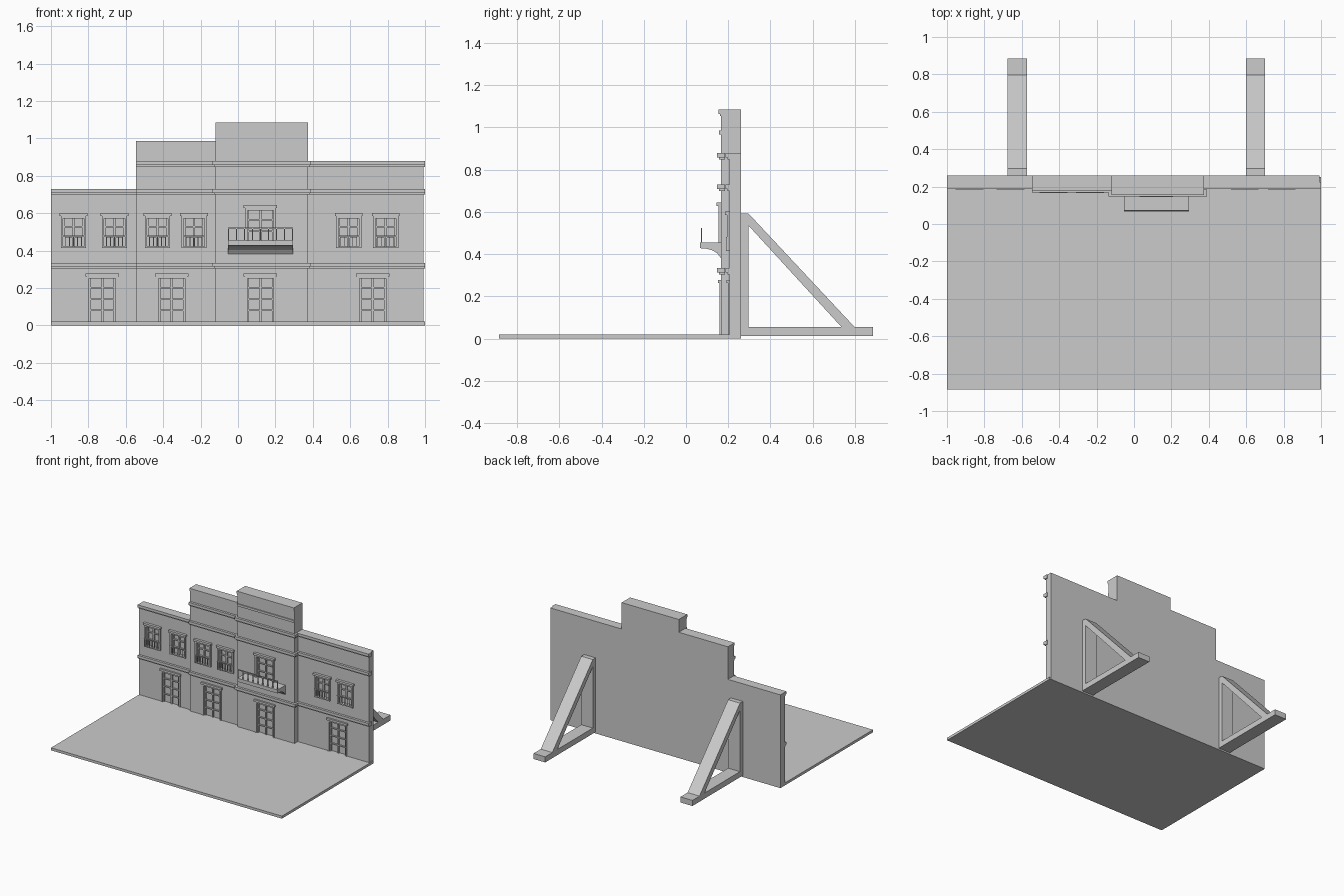
import bpy, bmesh

if "Cube" in bpy.data.objects:
    bpy.data.objects.remove(bpy.data.objects["Cube"])

BACK = 0.26


def prism(bm, pts, x0, x1):
    """Extrude a (y, z) profile along x."""
    a = [bm.verts.new((x0, y, z)) for y, z in pts]
    b = [bm.verts.new((x1, y, z)) for y, z in pts]
    n = len(pts)
    bm.faces.new(a)
    bm.faces.new(b[::-1])
    for i in range(n):
        bm.faces.new((a[i], b[i], b[(i + 1) % n], a[(i + 1) % n]))


def finish(name, bm):
    bmesh.ops.recalc_face_normals(bm, faces=bm.faces[:])
    me = bpy.data.meshes.new(name)
    bm.to_mesh(me)
    bm.free()
    ob = bpy.data.objects.new(name, me)
    bpy.context.collection.objects.link(ob)
    return ob


def boxes(name, items):
    """One object from boxes given as x0, x1, y0, y1, z0, z1."""
    bm = bmesh.new()
    for x0, x1, y0, y1, z0, z1 in items:
        prism(bm, [(y0, z0), (y1, z0), (y1, z1), (y0, z1)], x0, x1)
    return finish(name, bm)


def opening(name, cx, y, w, z0, z1, rows, rail=False, d=0.012):
    """Framed door or window with glazing bars and optional guard rail."""
    h, t = w / 2, 0.012
    g = y + 0.004                                   # glazing bar front
    ob = [(cx - h, cx - h + t, y - d, y + 0.015, z0, z1),
          (cx + h - t, cx + h, y - d, y + 0.015, z0, z1),
          (cx - h, cx + h, y - d, y + 0.015, z1 - t, z1),
          (cx - h - 0.007, cx + h + 0.007, y - d - 0.008, y + 0.001, z1, z1 + 0.016),
          (cx - 0.006, cx + 0.006, g, y + 0.016, z0, z1)]
    for s in (-1, 1):                               # sash stiles
        e = cx + s * (h - t - 0.005)
        ob.append((e - 0.005, e + 0.005, g, y + 0.016, z0, z1))
    for i in range(1, rows):
        z = z0 + (z1 - z0) * i / rows
        ob.append((cx - h + t, cx + h - t, g, y + 0.016, z - 0.004, z + 0.004))
    if rail:
        ob.append((cx - h, cx + h, y - d, y + 0.015, z0, z0 + 0.008))
        ob.append((cx - h, cx + h, y - d - 0.004, y - d + 0.003, z0 + 0.06, z0 + 0.066))
        for i in range(7):
            x = cx - h + 0.003 + (w - 0.006) * i / 6
            ob.append((x - 0.002, x + 0.002, y - d - 0.003, y - d + 0.001, z0, z0 + 0.062))
    boxes(name, ob)


# paved ground
boxes("ground", [(-1, 1, -0.885, 0.25, 0, 0.02)])

# facade bays: name, x0, x1, front y, top z, band tops, door centres, window centres
bays = [
    ("left_bay", -1.0, -0.545, 0.205, 0.73, (0.335, 0.73), (-0.725,), (-0.88, -0.66)),
    ("inner_bay", -0.545, -0.12, 0.187, 0.985, (0.335, 0.73, 0.878, 0.985), (-0.355,), (-0.43, -0.235)),
    ("centre_bay", -0.12, 0.375, 0.165, 1.085, (0.335, 0.73, 0.878, 1.085), (0.12,), ()),
    ("right_bay", 0.375, 0.993, 0.205, 0.878, (0.335, 0.73, 0.878), (0.72,), (0.592, 0.79)),
]
for name, x0, x1, y, top, bands, doors, wins in bays:
    wall = boxes(name + "_wall", [(x0, x1, y, BACK, 0, top)])

    # shallow recesses behind doors and windows
    holes = [(c - 0.075, c + 0.075, y - 0.05, y + 0.015, 0.02, 0.262) for c in doors]
    holes += [(c - 0.06, c + 0.06, y - 0.05, y + 0.015, 0.42, 0.583) for c in wins]
    if name == "centre_bay":
        holes.append((0.045, 0.195, y - 0.05, y + 0.015, 0.44, 0.628))
    cutter = boxes(name + "_cutter", holes)
    cutter.hide_render = True
    cutter.hide_set(True)
    mod = wall.modifiers.new("openings", 'BOOLEAN')
    mod.operation = 'DIFFERENCE'
    mod.solver = 'EXACT'
    mod.object = cutter

    # stepped cornice bands
    items = []
    for z in bands:
        p = 0.01 if z > 0.95 else 0.018
        o = 0.015 if name == "centre_bay" and z < 0.9 else 0
        a = x0 - o
        b = x1 + o if name != "right_bay" else 1.0
        items.append((a, b, y - p, y + 0.02, z - 0.021, z))
        items.append((a + o / 2, b - o / 2, y - p * 0.5, y + 0.02, z - 0.031, z - 0.021))
    if name == "centre_bay":
        items.append((x0, x1, y - 0.008, y + 0.02, 0.967, 0.985))
    boxes(name + "_cornices", items)

    for i, c in enumerate(doors):
        opening(f"{name}_door_{i + 1}", c, y, 0.165, 0.02, 0.262, 4, d=0.006)
    for i, c in enumerate(wins):
        opening(f"{name}_window_{i + 1}", c, y, 0.135, 0.415, 0.585, 3, rail=True)
opening("balcony_window", 0.12, 0.165, 0.165, 0.44, 0.628, 3)

# balcony slab with concave corbel below
bm = bmesh.new()
prism(bm, [(0.17, 0.455), (0.067, 0.455), (0.067, 0.428), (0.095, 0.426),
           (0.125, 0.418), (0.148, 0.404), (0.163, 0.383), (0.17, 0.383)], -0.053, 0.295)
finish("balcony", bm)

# balcony railing
rails = [(-0.053, 0.295, 0.07, 0.076, 0.516, 0.523)]
for i in range(9):
    x = -0.05 + 0.342 * i / 8
    rails.append((x - 0.003, x + 0.003, 0.07, 0.076, 0.45, 0.52))
boxes("balcony_railing", rails)

# triangular braces behind the wall
for side, x0, x1 in (("left", -0.675, -0.572), ("right", 0.6, 0.7)):
    bm = bmesh.new()
    prism(bm, [(0.255, 0.012), (0.885, 0.012), (0.885, 0.056), (0.255, 0.056)], x0, x1)
    prism(bm, [(0.255, 0.056), (0.296, 0.056), (0.296, 0.592), (0.255, 0.592)], x0, x1)
    prism(bm, [(0.296, 0.535), (0.735, 0.056), (0.797, 0.056), (0.296, 0.592)], x0, x1)
    finish(side + "_brace", bm)
